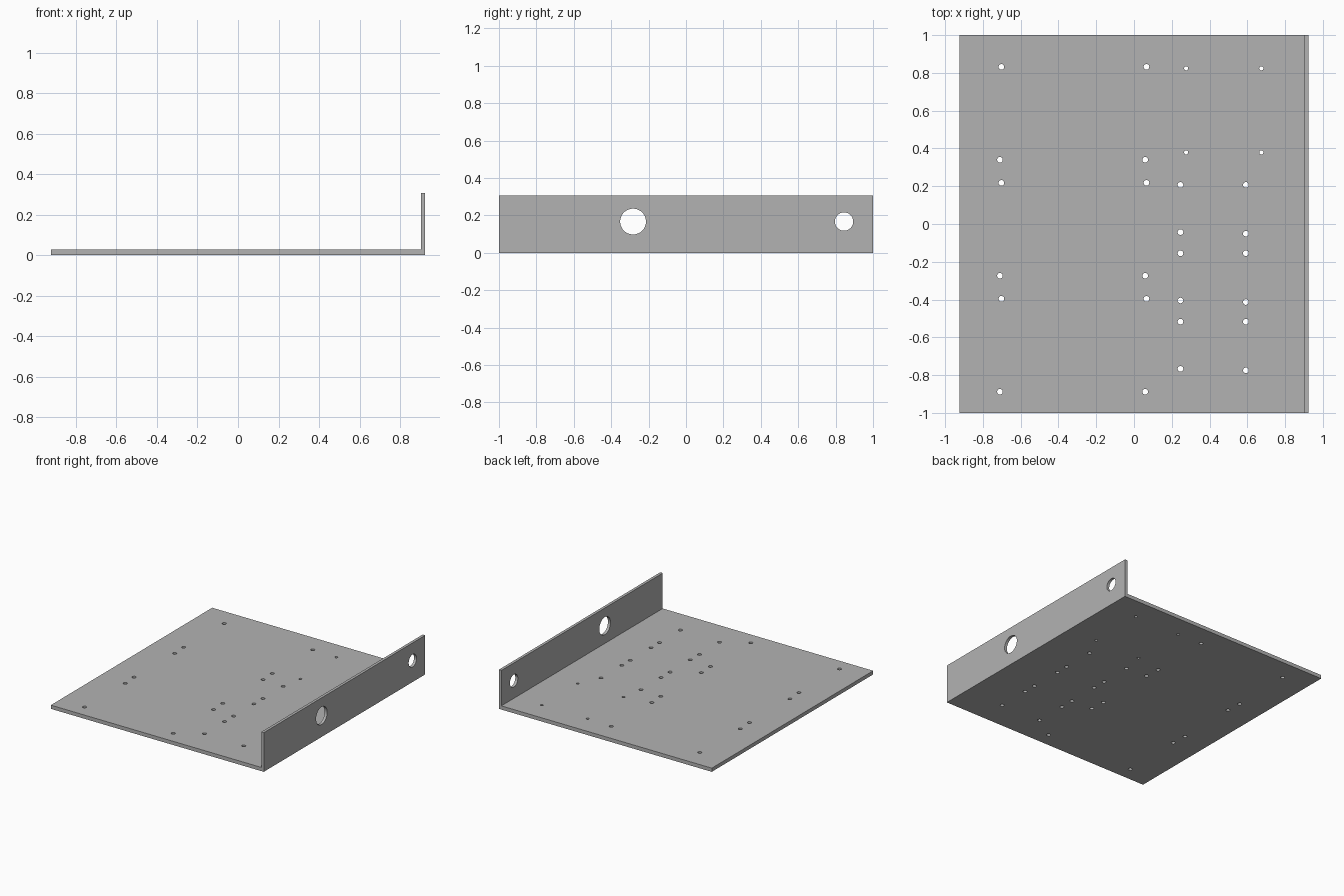
import bpy, bmesh, math
from mathutils import Matrix, Vector

if "Cube" in bpy.data.objects:
    bpy.data.objects.remove(bpy.data.objects["Cube"], do_unlink=True)

HALF_X, HALF_Y = 0.924, 1.0
BASE_T, WALL_T, WALL_H = 0.029, 0.022, 0.307

grey = bpy.data.materials.new("plain grey")
grey.use_nodes = True
grey.diffuse_color = (0.45, 0.45, 0.45, 1)
grey.node_tree.nodes["Principled BSDF"].inputs["Base Color"].default_value = (0.45, 0.45, 0.45, 1)


def make_object(name, bm):
    bmesh.ops.recalc_face_normals(bm, faces=bm.faces)
    mesh = bpy.data.meshes.new(name)
    bm.to_mesh(mesh)
    bm.free()
    mesh.materials.append(grey)
    obj = bpy.data.objects.new(name, mesh)
    bpy.context.collection.objects.link(obj)
    return obj


def add_drill(bm, centre, radius, depth, sides, along_x=False):
    turn = Matrix.Rotation(math.pi / 2, 4, "Y") if along_x else Matrix()
    bmesh.ops.create_cone(bm, cap_ends=True, segments=sides, radius1=radius, radius2=radius,
                          depth=depth, matrix=Matrix.Translation(centre) @ turn)


# L-shaped bracket: base plate with an upright wall on its left edge
bm = bmesh.new()
inner = HALF_X - WALL_T
profile = [(-HALF_X, 0), (HALF_X, 0), (HALF_X, WALL_H), (inner, WALL_H),
           (inner, BASE_T), (-HALF_X, BASE_T)]
face = bm.faces.new([bm.verts.new((x, -HALF_Y, z)) for x, z in profile])
ext = bmesh.ops.extrude_face_region(bm, geom=[face])
bmesh.ops.translate(bm, vec=Vector((0, 2 * HALF_Y, 0)),
                    verts=[v for v in ext["geom"] if isinstance(v, bmesh.types.BMVert)])
bracket = make_object("mounting_bracket", bm)

# Mounting hole positions in the base: (x, y, radius)
holes = []
for i in range(3):
    # three large boards, four holes each
    y = 0.832 - 0.614 * i
    holes += [(-0.702, y, 0.015), (0.066, y, 0.015),
              (-0.71, y - 0.492, 0.015), (0.059, y - 0.492, 0.015)]
    # three small boards, four holes each
    y = 0.207 - 0.362 * i
    holes += [(0.246, y, 0.015), (0.592, y, 0.015),
              (0.246, y - 0.25, 0.015), (0.592, y - 0.258, 0.015)]
# one square board
holes += [(x, y, 0.011) for x in (0.276, 0.674) for y in (0.824, 0.379)]

drills = bmesh.new()
for x, y, r in holes:
    add_drill(drills, (x, y, BASE_T / 2), r, 0.1, 24)
# Two round openings in the wall
for y, r in ((-0.283, 0.069), (0.845, 0.049)):
    add_drill(drills, (HALF_X - WALL_T / 2, y, 0.167), r, 0.1, 48, along_x=True)
cutter = make_object("hole_cutter", drills)
cutter.hide_render = True

# Cut the holes, apply, and discard the cutter
mod = bracket.modifiers.new("holes", "BOOLEAN")
mod.operation = "DIFFERENCE"
mod.solver = "EXACT"
mod.object = cutter
bpy.ops.object.select_all(action="DESELECT")
bracket.select_set(True)
bpy.context.view_layer.objects.active = bracket
bpy.ops.object.modifier_apply(modifier=mod.name)
bpy.data.objects.remove(cutter, do_unlink=True)
bpy.ops.object.shade_smooth_by_angle(angle=math.radians(30))
